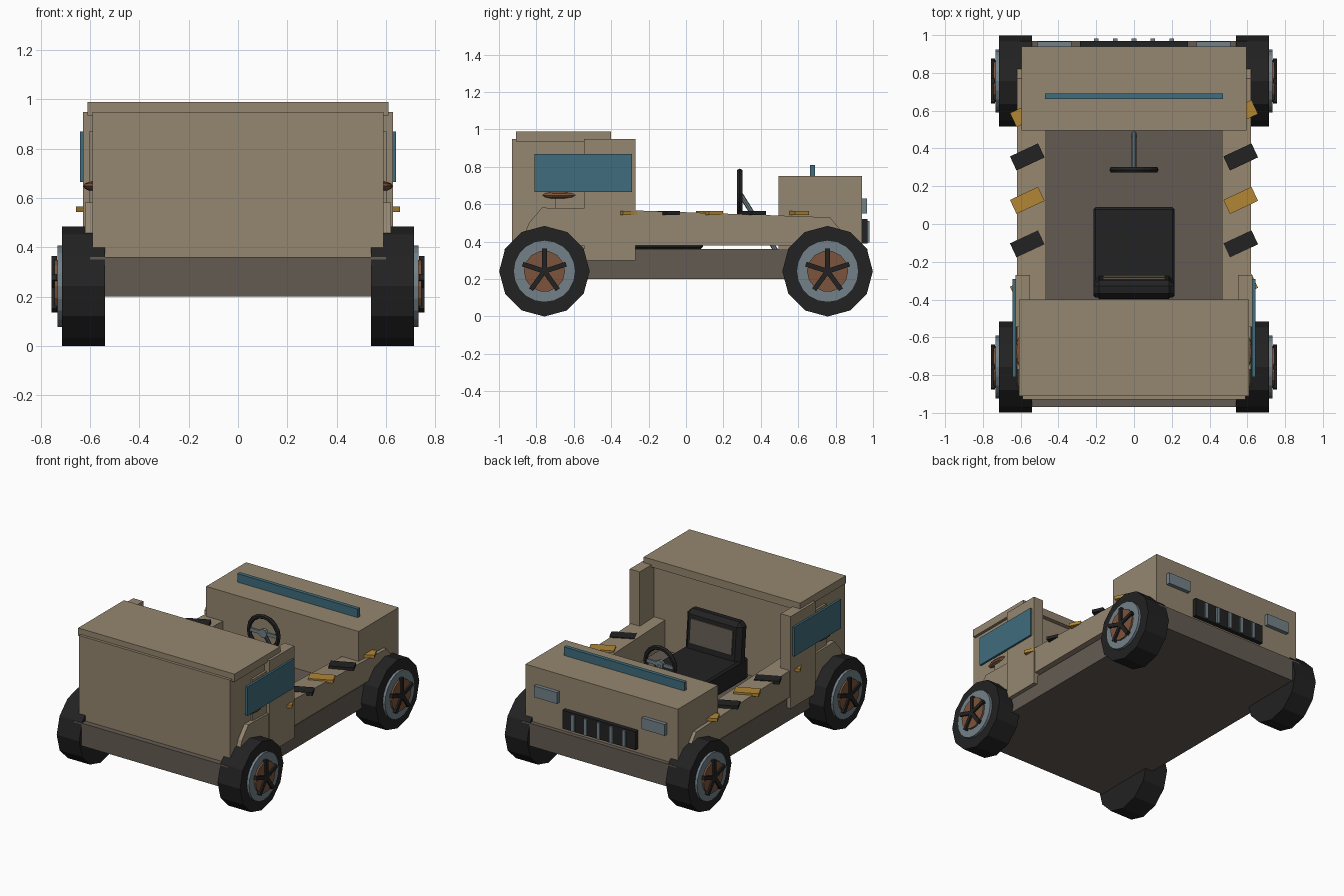
import bpy, bmesh, math
from mathutils import Matrix, Vector

if "Cube" in bpy.data.objects:
    bpy.data.objects.remove(bpy.data.objects["Cube"])


def mat(name, rgb):
    m = bpy.data.materials.new(name)
    m.diffuse_color = (*rgb, 1)
    m.use_nodes = True
    m.node_tree.nodes["Principled BSDF"].inputs["Base Color"].default_value = m.diffuse_color
    return m


TAN = mat("tan paint", (0.30, 0.24, 0.16))
DARK = mat("dark taupe", (0.125, 0.105, 0.085))
BLACK = mat("black rubber", (0.016, 0.016, 0.016))
GLASS = mat("teal glass", (0.05, 0.15, 0.20))
STEEL = mat("blue grey metal", (0.17, 0.22, 0.25))
BROWN = mat("brown", (0.20, 0.09, 0.045))
AMBER = mat("amber", (0.44, 0.24, 0.035))


def finish(name, bm, m):
    bmesh.ops.recalc_face_normals(bm, faces=bm.faces[:])
    me = bpy.data.meshes.new(name)
    bm.to_mesh(me)
    bm.free()
    me.materials.append(m)
    o = bpy.data.objects.new(name, me)
    bpy.context.collection.objects.link(o)
    return o


def box(name, m, x, y, z, rot=None, bevel=0):
    """Box from (min, max) ranges, optionally turned about its own centre."""
    bm = bmesh.new()
    size = Matrix.Diagonal((x[1] - x[0], y[1] - y[0], z[1] - z[0], 1))
    bmesh.ops.create_cube(bm, size=1, matrix=size)
    if bevel:
        bmesh.ops.bevel(bm, geom=bm.edges[:], offset=bevel, segments=1, affect='EDGES')
    mid = Matrix.Translation((sum(x) / 2, sum(y) / 2, sum(z) / 2))
    bm.transform(mid @ (rot or Matrix()))
    return finish(name, bm, m)


def rod(name, m, a, b, r, n):
    """Cylinder between two points."""
    a, b = Vector(a), Vector(b)
    bm = bmesh.new()
    q = Vector((0, 0, 1)).rotation_difference(b - a).to_matrix().to_4x4()
    bmesh.ops.create_cone(bm, cap_ends=True, segments=n, radius1=r, radius2=r,
                          depth=(b - a).length, matrix=Matrix.Translation((a + b) / 2) @ q)
    return finish(name, bm, m)


def extrude_x(name, m, pts, x0, x1):
    """Side profile of (y, z) points pushed along x."""
    bm = bmesh.new()
    f = bm.faces.new([bm.verts.new((x0, y, z)) for y, z in pts])
    r = bmesh.ops.extrude_face_region(bm, geom=[f])
    vs = [v for v in r["geom"] if isinstance(v, bmesh.types.BMVert)]
    bmesh.ops.translate(bm, verts=vs, vec=(x1 - x0, 0, 0))
    return finish(name, bm, m)


def span(s, a, b):
    return (min(s * a, s * b), max(s * a, s * b))


# Main body blocks
box("chassis", DARK, (-.6, .6), (-.97, .97), (.2, .36))
box("cabin", TAN, (-.59, .59), (-.93, -.43), (.36, .95))
box("roof", TAN, (-.61, .61), (-.91, -.4), (.935, .99))
box("hood", TAN, (-.595, .595), (.495, .94), (.36, .75))
box("windscreen", GLASS, (-.47, .47), (.663, .69), (.75, .81))

# Grille with bars
box("grille", BLACK, (-.285, .285), (.93, .97), (.39, .52))
for i in range(-2, 3):
    box("grille_bar", STEEL, (i * .1 - .012, i * .1 + .012), (.96, .982), (.395, .51))

for s in (-1, 1):
    # Headlights
    box("headlight", STEEL, span(s, .33, .51), (.93, .967), (.55, .63))
    # Side sill with fender ends
    extrude_x("side_sill", TAN,
              [(-.88, .40), (-.84, .50), (-.77, .582), (-.5, .575), (.77, .53),
               (.82, .47), (.83, .38), (-.86, .38)], s * .465, s * .62)
    # Rear post, side panel, window, handle
    box("door_post", TAN, span(s, .55, .628), (-.545, -.27), (.3, .95))
    box("side_panel", TAN, span(s, .58, .605), (-.7, -.54), (.56, .87))
    box("side_window", GLASS, span(s, .626, .642), (-.81, -.29), (.665, .87))
    bm = bmesh.new()
    bmesh.ops.create_uvsphere(bm, u_segments=12, v_segments=6, radius=1,
                              matrix=Matrix.Translation((s * .585, -.675, .648))
                              @ Matrix.Diagonal((.043, .095, .02, 1)))
    finish("door_handle", bm, BROWN)
    # Slanted stripe plates along the sill
    for i in range(5):
        y = .585 - .23 * i
        box("sill_stripe", BLACK if i % 2 else AMBER,
            (s * .565 - .082, s * .565 + .082), (y - .041, y + .041), (.543, .565),
            Matrix.Rotation(math.radians(25), 4, 'Z'))

# Wheels: tyre, rim, hub and five-armed star
for s in (-1, 1):
    for y in (-.757, .757):
        for name, m, r, n, x0, x1 in (("tyre", BLACK, .242, 12, .54, .715),
                                      ("rim", STEEL, .166, 20, .70, .733),
                                      ("hub", BROWN, .11, 14, .72, .745)):
            bm = bmesh.new()
            bmesh.ops.create_cone(bm, cap_ends=True, segments=n, radius1=r, radius2=r,
                                  depth=x1 - x0,
                                  matrix=Matrix.Translation((s * (x0 + x1) / 2, y, .242))
                                  @ Matrix.Rotation(math.pi / 2, 4, 'Y'))
            finish(name, bm, m)
        for k in range(5):
            a = k * math.tau / 5
            cy, cz = y - math.sin(a) * .06, .242 + math.cos(a) * .06
            box("wheel_spoke", BLACK, span(s, .735, .757), (cy - .013, cy + .013),
                (cz - .062, cz + .062), Matrix.Rotation(a, 4, 'X'))

# Seat
box("seat_cushion", BLACK, (-.215, .215), (-.39, .09), (.36, .51), bevel=.012)
lean = Matrix.Rotation(math.radians(5), 4, 'X')
box("seat_back", BLACK, (-.215, .215), (-.385, -.285), (.45, .77), lean, .03)
box("seat_back_panel", DARK, (-.165, .165), (-.29, -.277), (.55, .72), lean)

# Steering wheel: ring built by spinning a small circle
bm = bmesh.new()
centre = Vector((0, .287, .66))
ring = [bm.verts.new(centre + Vector((.115 + .016 * math.cos(a), .016 * math.sin(a), 0)))
        for a in [k * math.tau / 6 for k in range(6)]]
edges = [bm.edges.new((ring[k], ring[(k + 1) % 6])) for k in range(6)]
bmesh.ops.spin(bm, geom=ring + edges, cent=centre, axis=(0, 1, 0),
               angle=math.tau, steps=16)
bmesh.ops.remove_doubles(bm, verts=bm.verts[:], dist=.0005)
finish("steering_wheel", bm, BLACK)
box("steering_spoke", STEEL, (-.11, .11), (.28, .294), (.648, .672))
rod("steering_hub", STEEL, (0, .275, .66), (0, .3, .66), .03, 10)
rod("steering_column", STEEL, (0, .287, .66), (0, .485, .345), .013, 8)
